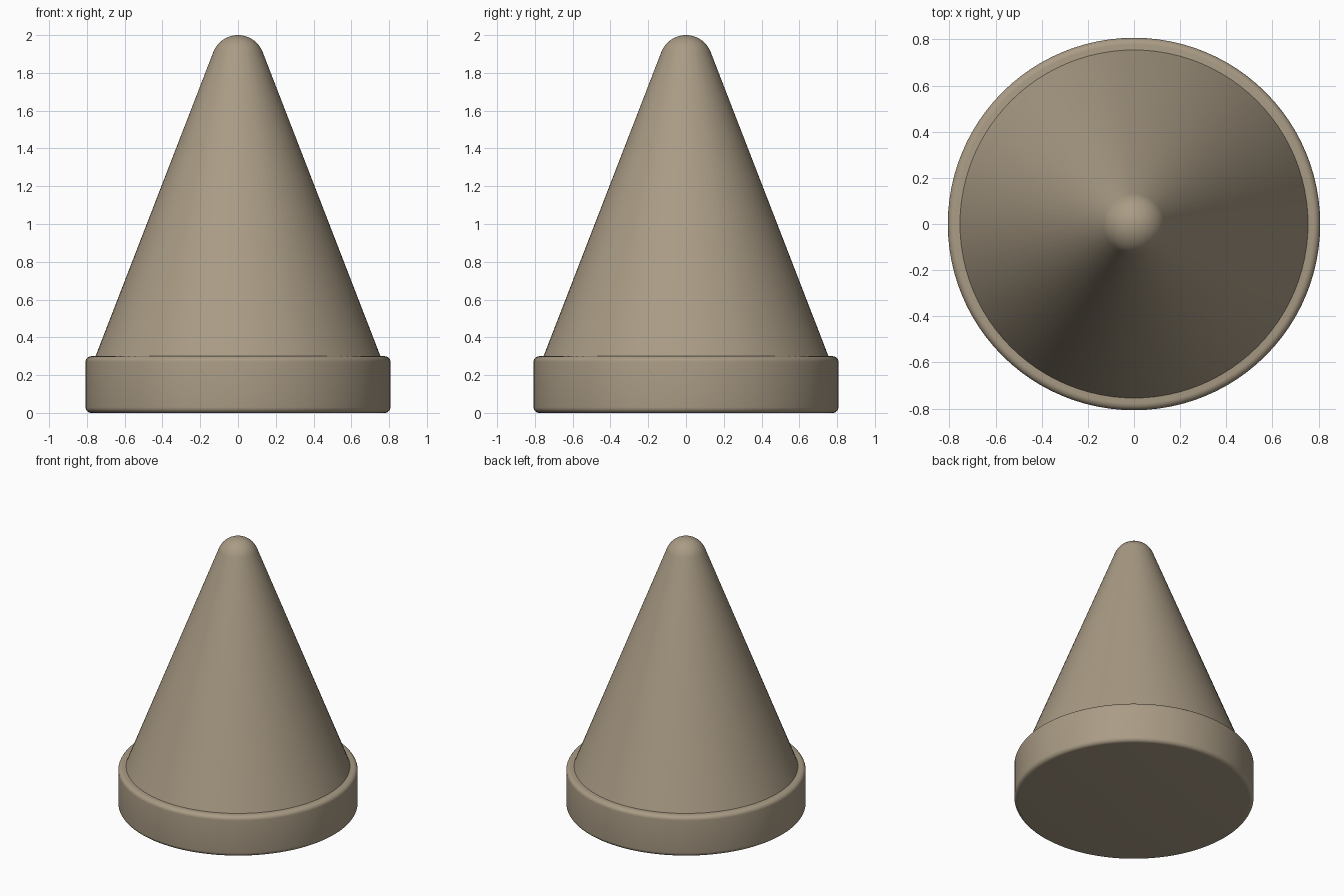
import bpy, bmesh, math

if "Cube" in bpy.data.objects:
    bpy.data.objects.remove(bpy.data.objects["Cube"])

tan_mat = bpy.data.materials.new("warm tan")
tan_mat.diffuse_color = (0.40, 0.33, 0.235, 1)
tan_mat.use_nodes = True
tan_mat.node_tree.nodes["Principled BSDF"].inputs["Base Color"].default_value = tan_mat.diffuse_color
SIDES = 96


def lathe(name, profile):
    """Revolve an (r, z) profile around z; r = 0 ends become poles."""
    bm = bmesh.new()
    rings = []
    for r, z in profile:
        if r < 1e-6:
            rings.append([bm.verts.new((0, 0, z))] * SIDES)
        else:
            rings.append([bm.verts.new((r * math.cos(2 * math.pi * i / SIDES),
                                        r * math.sin(2 * math.pi * i / SIDES), z))
                          for i in range(SIDES)])
    for a, b in zip(rings, rings[1:]):
        for i in range(SIDES):
            j = (i + 1) % SIDES
            bm.faces.new(list(dict.fromkeys((a[i], a[j], b[j], b[i]))))
    bmesh.ops.recalc_face_normals(bm, faces=bm.faces[:])
    mesh = bpy.data.meshes.new(name)
    bm.to_mesh(mesh)
    bm.free()
    obj = bpy.data.objects.new(name, mesh)
    bpy.context.collection.objects.link(obj)
    mesh.materials.append(tan_mat)
    bpy.ops.object.select_all(action='DESELECT')
    obj.select_set(True)
    bpy.context.view_layer.objects.active = obj
    bpy.ops.object.shade_smooth_by_angle(angle=math.radians(35))
    return obj


def arc(cr, cz, rad, start, end, n):
    """Points of an arc in the (r, z) plane, angles in degrees."""
    angles = [math.radians(start + (end - start) * k / n) for k in range(n + 1)]
    return [(cr + rad * math.cos(a), cz + rad * math.sin(a)) for a in angles]


# Round base with softened edges
R, H, B = 0.807, 0.30, 0.03
lathe("base", [(0, 0)] + arc(R - B, B, B, -90, 0, 6)
      + arc(R - B, H - B, B, 0, 90, 6) + [(0, H)])

# Cone body ending tangentially in a rounded tip
tip = arc(0, 1.86, 0.14, 21.3, 90, 12)
lathe("cone", [(0, 0.28), (0.762, 0.28)] + tip[:-1] + [(0, 2.0)])
